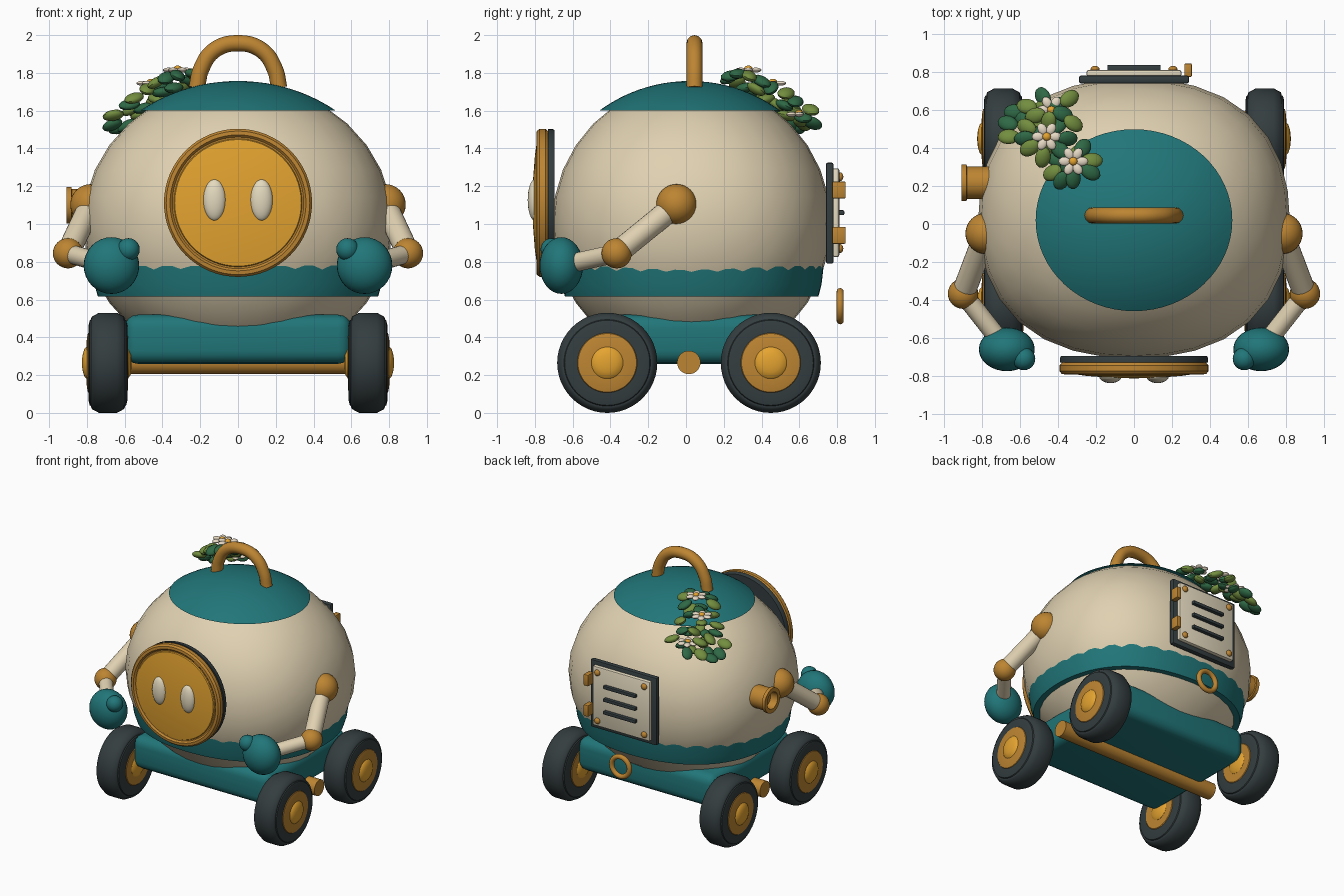
import bpy, bmesh, math, random
from mathutils import Vector, Matrix

if "Cube" in bpy.data.objects:
    bpy.data.objects.remove(bpy.data.objects["Cube"])


def material(name, col):
    m = bpy.data.materials.new(name)
    m.diffuse_color = (*col, 1)
    m.use_nodes = True
    m.node_tree.nodes["Principled BSDF"].inputs["Base Color"].default_value = m.diffuse_color
    return m


CREAM = material("cream", (.74, .635, .44))
TEAL = material("teal", (.015, .18, .19))
GOLD = material("gold", (.78, .37, .03))
BRONZE = material("bronze", (.51, .235, .032))
DARK = material("charcoal", (.034, .047, .050))
PALE = material("pale cream", (.78, .70, .52))
PETAL = material("petal", (.86, .75, .60))
LEAF_D = material("dark green", (.028, .14, .06))
LEAF_L = material("light green", (.17, .27, .05))


def finish(name, bm, mat, matrix=Matrix(), angle=38, shape=None):
    bmesh.ops.remove_doubles(bm, verts=bm.verts, dist=1e-5)
    bm.transform(matrix)
    for v in bm.verts:
        if shape:
            v.co = shape(v.co)
    bmesh.ops.recalc_face_normals(bm, faces=bm.faces)
    for f in bm.faces:
        f.smooth = True
    for e in bm.edges:
        if len(e.link_faces) == 2 and e.calc_face_angle() > math.radians(angle):
            e.smooth = False
    me = bpy.data.meshes.new(name)
    bm.to_mesh(me)
    bm.free()
    me.materials.append(mat)
    ob = bpy.data.objects.new(name, me)
    bpy.context.collection.objects.link(ob)
    return ob


def place(loc, axis=(0, 0, 1), up='Y'):
    return Matrix.Translation(loc) @ Vector(axis).to_track_quat('Z', up).to_matrix().to_4x4()


def ball(name, loc, radii, mat, seg=32, rings=16, rot=None, shape=None):
    bm = bmesh.new()
    bmesh.ops.create_uvsphere(bm, u_segments=seg, v_segments=rings, radius=1)
    m = rot if rot else Matrix.Translation(loc)
    return finish(name, bm, mat, m @ Matrix.Diagonal((*radii, 1)), shape=shape)


def lathe(name, pts, loc, axis, mat, seg=48, scale=(1, 1, 1), loop=False, shape=None):
    """Spin (radius, height) points round an axis; loop joins last to first."""
    bm = bmesh.new()
    rows = [[bm.verts.new((r * math.cos(2 * math.pi * i / seg), r * math.sin(2 * math.pi * i / seg), h))
             for i in range(seg)] for r, h in pts]
    pairs = list(zip(rows, rows[1:])) + ([(rows[-1], rows[0])] if loop else [])
    for a, b in pairs:
        for i in range(seg):
            j = (i + 1) % seg
            bm.faces.new((a[i], a[j], b[j], b[i]))
    return finish(name, bm, mat, place(loc, axis) @ Matrix.Diagonal((*scale, 1)), shape=shape)


def rod(name, a, b, r, mat, seg=24):
    a, b = Vector(a), Vector(b)
    h = (b - a).length
    return lathe(name, [(0, 0), (r, 0), (r, h), (0, h)], a, b - a, mat, seg)


def ring(name, loc, axis, R, r, mat):
    pts = [(R + r * math.cos(k * math.pi / 6), r * math.sin(k * math.pi / 6)) for k in range(12)]
    return lathe(name, pts, loc, axis, mat, 40, loop=True)


def box(name, lo, hi, mat, bevel=0.0, seg=2):
    lo, hi = Vector(lo), Vector(hi)
    bm = bmesh.new()
    bmesh.ops.create_cube(bm, size=1)
    bm.transform(Matrix.Translation((lo + hi) / 2) @ Matrix.Diagonal((*(hi - lo), 1)))
    if bevel:
        bmesh.ops.bevel(bm, geom=bm.edges[:], offset=bevel, segments=seg, affect='EDGES', profile=.5)
    return finish(name, bm, mat)


# Body (slightly squared in plan), top cap and belt
RAD = Vector((.82, .738, .75))
MID = Vector((0, .03, 1))


def square_off(co):
    d = co - MID
    a = math.atan2(d.y / RAD.y, d.x / RAD.x)
    k = 1 + .045 * math.sin(2 * a) ** 2 * max(0, 1 - (d.z / .62) ** 4)
    return Vector((d.x * k, MID.y + d.y * k, max(co.z, .30)))


ball("body", MID, RAD, CREAM, shape=square_off)
cap = []
for k in range(13):
    z = .6 + .157 * math.sin(k / 12 * math.pi / 2)
    cap.append((.518 * math.sqrt(max(0, 1 - (z / .757) ** 2)) / .61, z))
lathe("top_cap", [(0, .6)] + cap, (0, .02, 1), (0, 0, 1), TEAL, 64, (1, .925, 1))
lathe("belt", [(.70, .615), (.91, .615), (.933, .68), (.953, .81), (.70, .81)], (0, .03, 0),
      (0, 0, 1), TEAL, 96, (.815, .737, 1), loop=True, shape=square_off)

# Carrying handle
cu = bpy.data.curves.new("handle", 'CURVE')
cu.dimensions = '3D'
cu.bevel_depth = .043
cu.bevel_resolution = 4
cu.use_fill_caps = True
cu.resolution_u = 8
path = [(-.218, 1.72), (-.195, 1.82), (-.125, 1.92), (0, 1.957), (.125, 1.92), (.195, 1.82), (.218, 1.72)]
sp = cu.splines.new('BEZIER')
sp.bezier_points.add(len(path) - 1)
for p, (x, z) in zip(sp.bezier_points, path):
    p.co = (x, .045, z)
    p.handle_left_type = p.handle_right_type = 'AUTO'
cu.materials.append(BRONZE)
bpy.context.collection.objects.link(bpy.data.objects.new("handle", cu))

# Face: dark backing, rim, domed plate and eyes
FRONT = (0, -1, 0)
lathe("face_backing", [(0, 0), (.385, 0), (.39, .01), (.39, .035), (0, .035)], (0, -.695, 1.112), FRONT, DARK, 64)
lathe("face_rim", [(.33, 0), (.38, 0), (.392, .015), (.392, .045), (.38, .06), (.36, .062), (.348, .05), (.33, .05)],
      (0, -.73, 1.112), FRONT, BRONZE, 64, loop=True)
lathe("face_plate", [(0, 0), (.349, 0), (.349, .045), (.342, .045), (.335, .058), (.25, .070), (.12, .080), (0, .083)],
      (0, -.73, 1.112), FRONT, GOLD, 64)

# Chassis and cross rod
box("chassis", (-.60, -.48, .26), (.60, .52, .52), TEAL, .07, 4)
rod("cross_rod", (-.70, .015, .267), (.70, .015, .267), .062, BRONZE, 32)

for side, s in (("left", -1), ("right", 1)):
    ball(side + "_eye", (s * .124, -.80, 1.127), (.06, .038, .11), PALE)
    # Wheels
    for end, y in (("front", -.417), ("back", .449)):
        n = side + "_" + end
        tire = [(.14, 0), (.20, 0), (.225, .006), (.229, .013), (.234, .013), (.245, .018), (.265, .055),
                (.265, .15), (.245, .187), (.234, .192), (.229, .192), (.225, .199), (.20, .205), (.14, .205)]
        at = (s * .586, y, .265)
        lathe(n + "_tire", tire, at, (s, 0, 0), DARK, 48, loop=True)
        lathe(n + "_hub", [(0, -.004), (.145, -.004), (.162, .01), (.162, .20), (.155, .209), (.13, .214),
                           (.09, .217), (0, .217)], at, (s, 0, 0), BRONZE)
        lathe(n + "_hub_cap", [(0, -.022), (.06, -.02), (.082, -.005), (.086, .02), (.086, .215), (.075, .226),
                               (.05, .235), (.025, .239), (0, .24)], at, (s, 0, 0), GOLD, 32)
    # Arms
    sh, el, ha = (s * .78, -.05, 1.103), (s * .90, -.367, .845), (s * .67, -.66, .78)
    ball(side + "_shoulder", sh, (.108,) * 3, BRONZE)
    ball(side + "_elbow", el, (.08,) * 3, BRONZE)
    rod(side + "_upper_arm", sh, el, .062, CREAM)
    rod(side + "_forearm", el, ha, .05, CREAM)
    ball(side + "_hand", ha, (.147, .115, .15), TEAL)
    ball(side + "_thumb", (s * .58, -.71, .865), (.06, .06, .06), TEAL, 24, 12)

# Side nozzle with hollow mouth
lathe("side_nozzle", [(0, 0), (.085, 0), (.085, .15), (.097, .152), (.097, .178), (.065, .178), (.06, .12), (0, .12)],
      (-.73, .217, 1.10), (-1, 0, 0), BRONZE, 40)

# Back panel with hinges, screws and vents
box("panel_frame", (-.29, .74, .79), (.29, .782, 1.325), DARK, .012)
box("panel_door", (-.25, .775, .825), (.25, .812, 1.295), PALE, .012)
for i in range(3):
    z = .96 + .10 * i
    box(f"panel_vent_{i + 1}", (-.14, .80, z - .013), (.14, .838, z + .013), DARK, .006)
for i, z in enumerate((.94, 1.18)):
    box(f"panel_hinge_{i + 1}", (.265, .775, z - .045), (.305, .845, z + .045), BRONZE, .006)
for i, (x, z) in enumerate([(a, b) for a in (-.205, .205) for b in (.87, 1.25)]):
    ball(f"panel_screw_{i + 1}", (x, .815, z), (.024, .018, .024), BRONZE, 16, 8)

# Tow ring
ring("tow_ring", (0, .816, .565), (0, 1, 0), .077, .019, BRONZE)

# Flower sprig: plump leaves round three upward-facing blossoms
random.seed(4)
flowers = [(-.32, .33, 1.815), (-.46, .46, 1.745), (-.435, .60, 1.58)]
leaves = [(-.32, .24), (-.22, .335), (-.23, .275), (-.43, .27), (-.38, .23), (-.48, .35), (-.575, .45), (-.66, .46),
          (-.665, .53), (-.565, .51), (-.63, .59), (-.565, .62), (-.48, .67), (-.34, .66), (-.375, .58),
          (-.32, .53), (-.35, .45), (-.55, .40), (-.27, .40), (-.45, .54), (-.39, .39), (-.52, .57)]
inner = [(-.34, .31), (-.30, .37), (-.40, .34), (-.43, .42), (-.50, .47), (-.44, .48), (-.40, .52), (-.47, .61),
         (-.41, .62), (-.52, .53), (-.59, .55)]


def leaf_height(x, y):
    q = 1.22 ** 2 - (x / RAD.x) ** 2 - ((y - MID.y) / RAD.y) ** 2
    z = 1 + RAD.z * math.sqrt(max(.1, q))
    return 1.52 + (z - 1.45) * .68


for i, (x, y) in enumerate(leaves + inner):
    f = min(flowers, key=lambda q: (q[0] - x) ** 2 + (q[1] - y) ** 2)
    out = math.atan2(y - f[1], x - f[0])
    p = Vector((x, y, leaf_height(x, y) - (.045 if i >= len(leaves) else 0)))
    m = (Matrix.Translation(p) @ Matrix.Rotation(out, 4, 'Z') @ Matrix.Rotation(random.uniform(.1, .5), 4, 'Y')
         @ Matrix.Rotation(random.uniform(-.5, .5), 4, 'X'))
    ball(f"leaf_{i + 1}", p, (.058, .042, .026), (LEAF_D, LEAF_L)[i % 2], 14, 8, m)
for i, p in enumerate(flowers):
    for k in range(6):
        m = Matrix.Translation(p) @ Matrix.Rotation(k * math.pi / 3, 4, 'Z') @ Matrix.Translation((.046, 0, 0))
        ball(f"flower_{i + 1}_petal_{k + 1}", p, (.032, .024, .013), PETAL, 12, 8, m)
    ball(f"flower_{i + 1}_centre", Vector(p) + Vector((0, 0, .008)), (.022, .022, .016), GOLD, 12, 8)
